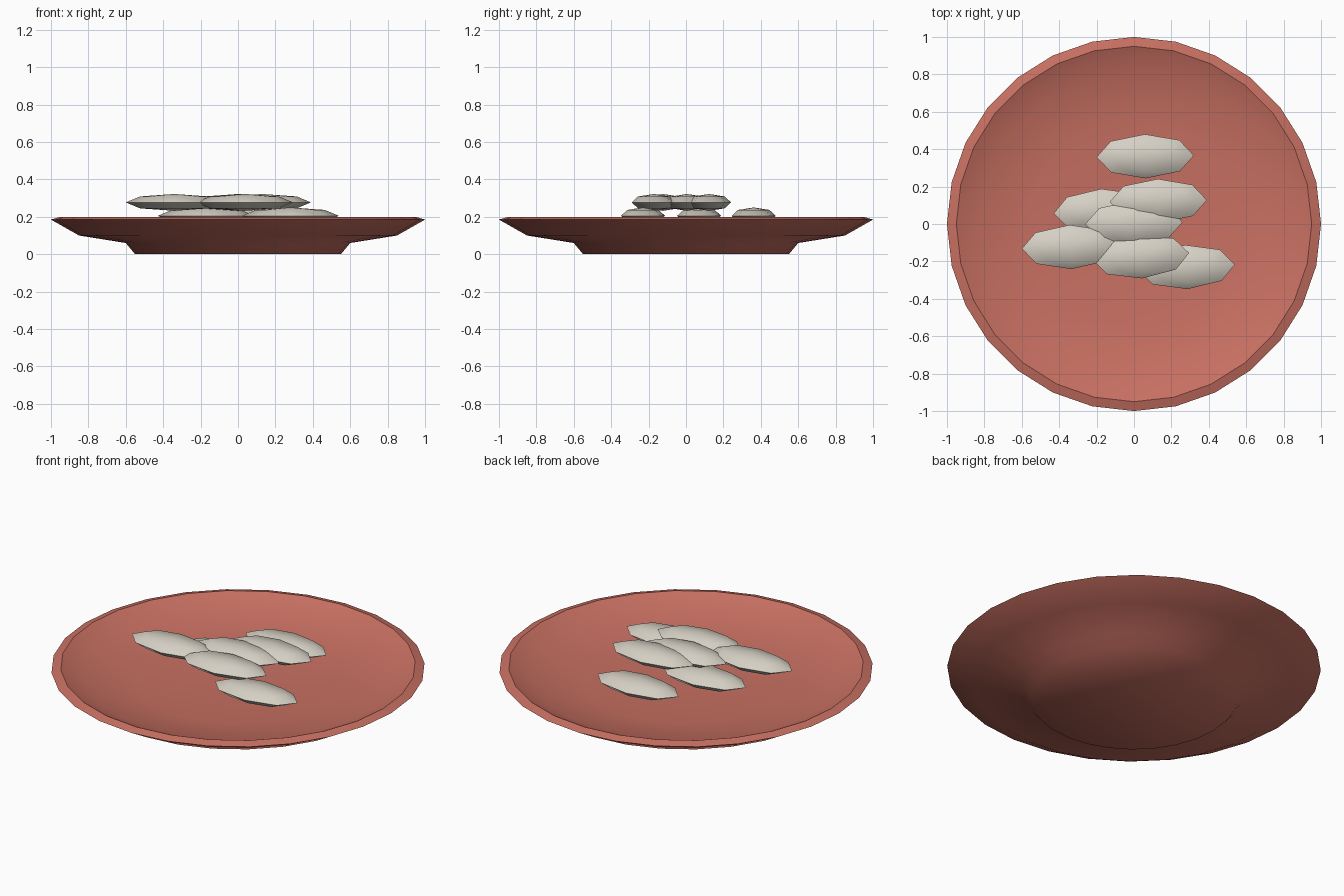
import bpy, bmesh, math
from mathutils import Matrix, Vector

cube = bpy.data.objects.get("Cube")
if cube:
    bpy.data.objects.remove(cube, do_unlink=True)


def make_material(name, colour):
    mat = bpy.data.materials.new(name)
    mat.use_nodes = True
    mat.diffuse_color = colour
    for node in mat.node_tree.nodes:
        if node.type == 'BSDF_PRINCIPLED':
            node.inputs["Base Color"].default_value = colour
    return mat


def finish(bm, name, mat, is_sharp):
    """Smooth-shade the mesh, keeping the edges chosen by is_sharp crisp."""
    bmesh.ops.recalc_face_normals(bm, faces=bm.faces)
    for face in bm.faces:
        face.smooth = True
    for edge in bm.edges:
        edge.smooth = not is_sharp(edge)
    mesh = bpy.data.meshes.new(name)
    bm.to_mesh(mesh)
    bm.free()
    mesh.materials.append(mat)
    obj = bpy.data.objects.new(name, mesh)
    bpy.context.collection.objects.link(obj)
    return obj


clay = make_material("terracotta", (0.58, 0.162, 0.122, 1))
pale = make_material("pale_grey", (0.67, 0.63, 0.55, 1))

# Plate: turned profile, from the underside centre round the rim to the inside centre
profile = [(0, 0), (0.55, 0), (0.6, 0.06), (0.85, 0.1), (1, 0.185),
           (0.95, 0.2), (0.83, 0.145), (0.55, 0.11), (0, 0.09)]
bm = bmesh.new()
verts = [bm.verts.new((r, 0, z)) for r, z in profile]
for a, b in zip(verts, verts[1:]):
    bm.edges.new((a, b))
bmesh.ops.spin(bm, geom=bm.verts[:] + bm.edges[:], cent=(0, 0, 0), axis=(0, 0, 1),
               angle=math.tau, steps=28, use_duplicate=False)
bmesh.ops.remove_doubles(bm, verts=bm.verts, dist=0.0005)


def on_rim(edge):
    a, b = (v.co for v in edge.verts)
    return abs(a.z - b.z) < 0.002 and a.xy.length > 0.9


finish(bm, "plate", clay, on_rim)


# Pieces: flattened low-poly ovals in a lower and an upper layer
def add_piece(name, x, y, z, turn):
    bm = bmesh.new()
    bmesh.ops.create_uvsphere(bm, u_segments=8, v_segments=4, radius=1)
    bmesh.ops.scale(bm, vec=(0.26, 0.118, 0.045), verts=bm.verts)
    obj = finish(bm, name, pale,
                 lambda e: all(abs(v.co.z) < 0.001 for v in e.verts))
    obj.matrix_world = (Matrix.Translation(Vector((x, y, z)))
                        @ Matrix.Rotation(math.radians(turn), 4, 'Z'))


lower = [(0.06, 0.362, 1), (-0.17, 0.07, 3), (0.28, -0.23, 3)]
upper = [(0.13, 0.123, 1), (0, 0.005, 1), (-0.34, -0.123, 2), (0.035, -0.173, 4)]
for layer, height, spots in (("lower", 0.205, lower), ("upper", 0.277, upper)):
    for i, (x, y, turn) in enumerate(spots, 1):
        add_piece(f"{layer}_piece_{i}", x, y, height, turn)
